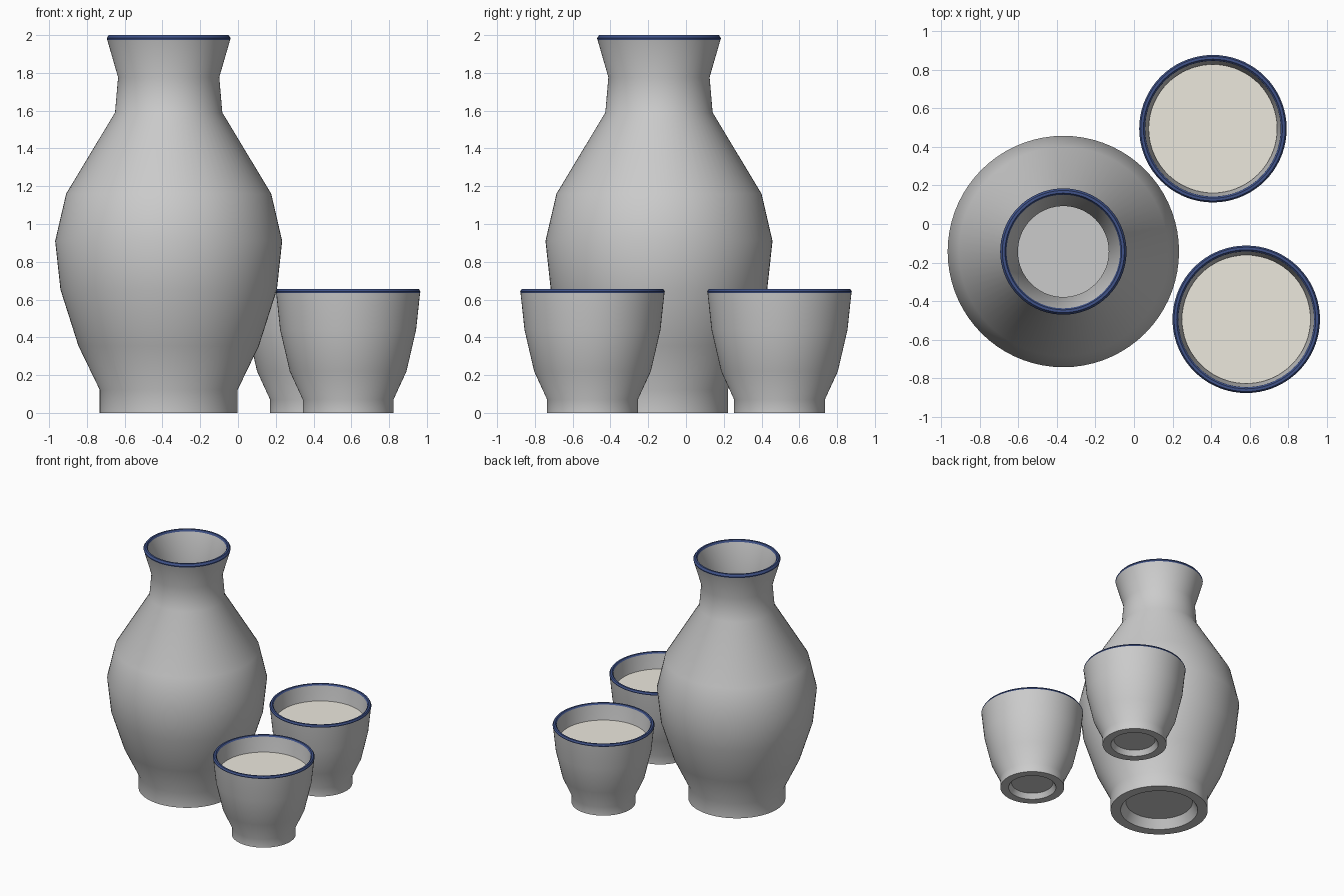
import bpy, bmesh, math

if "Cube" in bpy.data.objects:
    bpy.data.objects.remove(bpy.data.objects["Cube"])

SEGMENTS = 72


def material(name, color):
    mat = bpy.data.materials.new(name)
    mat.diffuse_color = color
    mat.use_nodes = True
    mat.node_tree.nodes["Principled BSDF"].inputs["Base Color"].default_value = mat.diffuse_color
    return mat


def lathe(name, profile, location, mat=None):
    """Revolve (radius, height) points; radius 0 collapses to a pole."""
    bm = bmesh.new()
    rings = []
    for r, z in profile:
        if r == 0:
            rings.append([bm.verts.new((0, 0, z))] * SEGMENTS)
        else:
            rings.append([bm.verts.new((r * math.cos(a), r * math.sin(a), z))
                          for a in (2 * math.pi * j / SEGMENTS for j in range(SEGMENTS))])
    for low, high in zip(rings, rings[1:]):
        for j in range(SEGMENTS):
            k = (j + 1) % SEGMENTS
            corners = [low[j], low[k], high[k], high[j]]
            bm.faces.new(list(dict.fromkeys(corners)))
    mesh = bpy.data.meshes.new(name)
    bm.to_mesh(mesh)
    bm.free()
    obj = bpy.data.objects.new(name, mesh)
    obj.location = (*location, 0)
    bpy.context.collection.objects.link(obj)
    if mat:
        mesh.materials.append(mat)
    bpy.ops.object.select_all(action='DESELECT')
    bpy.context.view_layer.objects.active = obj
    obj.select_set(True)
    bpy.ops.object.shade_smooth_by_angle(angle=math.radians(40))
    return obj


blue = material("blue_glaze", (0.05, 0.085, 0.25, 1))
cream = material("cream_drink", (0.84, 0.81, 0.73, 1))

# Flask: recessed foot, belly, neck, then the hollow inside
flask_at = (-0.367, -0.143)
flask_outer = [(0, 0.07), (0.25, 0.07), (0.29, 0), (0.365, 0), (0.365, 0.122),
               (0.478, 0.355), (0.573, 0.653), (0.601, 0.91), (0.543, 1.16),
               (0.284, 1.59), (0.268, 1.777), (0.325, 1.974)]
flask_inner = [(0.295, 1.985), (0.236, 1.777), (0.247, 1.575), (0.5, 1.145),
               (0.558, 0.91), (0.53, 0.66), (0.438, 0.37), (0.32, 0.13), (0, 0.13)]
flask_rim = [flask_outer[-1], (0.328, 1.984), (0.317, 2.0), (0.303, 2.0), flask_inner[0]]
lathe("flask_outside", flask_outer, flask_at)
lathe("flask_inside", flask_inner, flask_at)
lathe("flask_rim", flask_rim, flask_at, blue)

# Two cups filled with a drink
cup_outer = [(0, 0.04), (0.155, 0.04), (0.178, 0), (0.24, 0), (0.24, 0.07),
             (0.309, 0.22), (0.36, 0.44), (0.381, 0.636)]
cup_inner = [(0.352, 0.645), (0.325, 0.44), (0.276, 0.23), (0.2, 0.085), (0, 0.085)]
cup_rim = [cup_outer[-1], (0.383, 0.642), (0.375, 0.655), (0.361, 0.655), cup_inner[0]]
for side, at in (("front", (0.583, -0.495)), ("back", (0.41, 0.495))):
    lathe(side + "_cup_outside", cup_outer, at)
    lathe(side + "_cup_inside", cup_inner, at)
    lathe(side + "_cup_rim", cup_rim, at, blue)
    lathe(side + "_cup_drink", [(0.334, 0.525), (0, 0.525)], at, cream)
